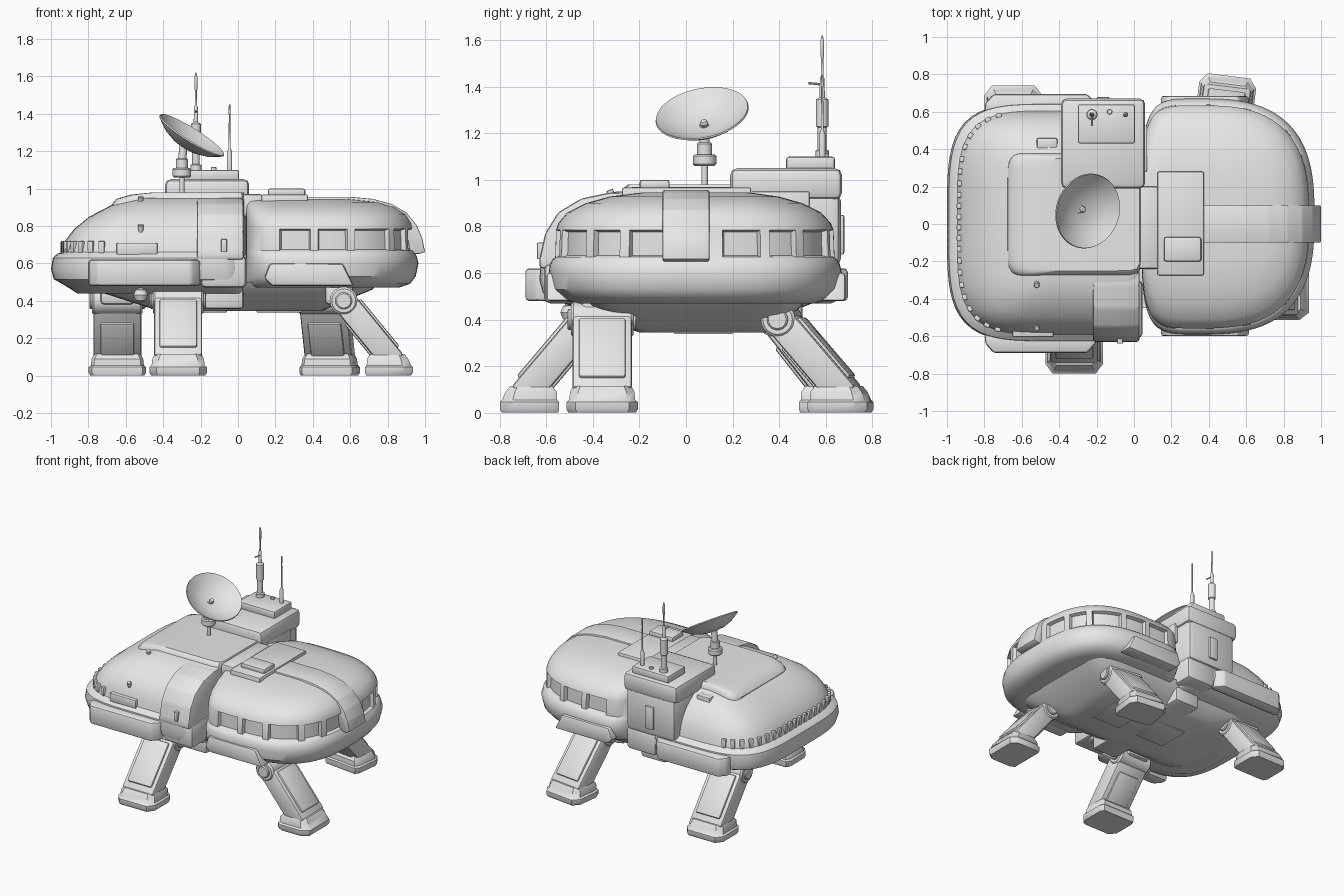
import bpy, bmesh, math
from mathutils import Matrix, Vector

old = bpy.data.objects.get("Cube")
if old:
    bpy.data.objects.remove(old, do_unlink=True)

grey = bpy.data.materials.new("plain_grey")
grey.use_nodes = True
grey.diffuse_color = (0.8, 0.8, 0.8, 1)
grey.node_tree.nodes["Principled BSDF"].inputs["Base Color"].default_value = (0.8, 0.8, 0.8, 1)
parts = []


def finish(bm, name, matrix=None):
    bmesh.ops.recalc_face_normals(bm, faces=bm.faces)
    mesh = bpy.data.meshes.new(name)
    bm.to_mesh(mesh)
    bm.free()
    mesh.materials.append(grey)
    ob = bpy.data.objects.new(name, mesh)
    if matrix:
        ob.matrix_world = matrix
    bpy.context.collection.objects.link(ob)
    parts.append(ob)


def prism(name, pts, axis, a, b, bevel=0.015, matrix=None):
    """Extrude a 2D profile along an axis and round its edges."""
    place = {"x": lambda p, t: (t, p[0], p[1]),
             "y": lambda p, t: (p[0], t, p[1]),
             "z": lambda p, t: (p[0], p[1], t)}[axis]
    bm = loft([[place(p, t) for p in pts] for t in (a, b)])[0]
    bmesh.ops.bevel(bm, geom=bm.edges[:], offset=bevel, segments=2,
                    profile=0.5, affect="EDGES", clamp_overlap=True)
    finish(bm, name, matrix)


def box(name, x, y, z, bevel=0.015, matrix=None):
    pts = [(x[0], y[0]), (x[1], y[0]), (x[1], y[1]), (x[0], y[1])]
    prism(name, pts, "z", z[0], z[1], bevel, matrix)


def loft(rings, caps=True):
    bm = bmesh.new()
    rows = [[bm.verts.new(p) for p in ring] for ring in rings]
    bands = []
    n = len(rows[0])
    for low, high in zip(rows, rows[1:]):
        bands.append([bm.faces.new((low[i], low[(i + 1) % n], high[(i + 1) % n], high[i]))
                      for i in range(n)])
    if caps:
        bm.faces.new(rows[0][::-1])
        bm.faces.new(rows[-1])
    bmesh.ops.recalc_face_normals(bm, faces=bm.faces)
    return bm, bands


def lathe(name, profile, centre, direction=(0, 0, 1), sides=24):
    """Spin (radius, height) pairs around a direction."""
    turn = [2 * math.pi * i / sides for i in range(sides)]
    bm, _ = loft([[(r * math.cos(t), r * math.sin(t), h) for t in turn] for r, h in profile], False)
    bmesh.ops.remove_doubles(bm, verts=bm.verts, dist=0.00001)
    rot = Vector(direction).to_track_quat("Z", "Y").to_matrix().to_4x4()
    finish(bm, name, Matrix.Translation(centre) @ rot)


def rod(name, radius, length, centre, direction=(0, 0, 1), sides=20):
    c = radius * 0.15
    lathe(name, [(0, 0), (radius - c, 0), (radius, c), (radius, length - c),
                 (radius - c, length), (0, length)], centre, direction, sides)


def hull_point(t, cx, x0, x1, y0, y1, z, left, right):
    """Point on a rounded outline whose two ends have their own squareness."""
    c, s = math.cos(t), math.sin(t)
    n = right if c > 0 else left
    r = (abs(c) ** n + abs(s) ** n) ** (-1 / n)
    return Vector((cx + r * c * (x1 - cx if c > 0 else cx - x0),
                   (y0 + y1) / 2 + r * s * (y1 - y0) / 2, z))


SIDES = 96


def hull(cx, sections, left, right):
    return loft([[hull_point(2 * math.pi * i / SIDES, cx, *s, left, right)
                  for i in range(SIDES)] for s in sections])


# Front cabin: rim, recessed windows, domed roof
cabin = [(.86, -.48, .56, .47), (.92, -.54, .62, .49), (.95, -.58, .655, .53),
         (.965, -.59, .67, .6), (.955, -.585, .66, .64), (.942, -.572, .647, .66),
         (.937, -.562, .638, .668), (.935, -.558, .634, .785),
         (.928, -.548, .622, .815), (.9, -.51, .58, .86), (.84, -.43, .5, .9),
         (.75, -.33, .4, .928), (.6, -.2, .28, .945)]
bm, bands = hull(.35, [(.04, *s) for s in cabin], 4.5, 2.8)
band = bands[6]
for start, stop in ((3, 7), (8, 11), (12, 17), (18, 22), (23, 30)):
    for side in (1, -1):
        group = [band[i if side > 0 else SIDES - 1 - i] for i in range(start, stop)]
        bmesh.ops.inset_region(bm, faces=group, thickness=.008, depth=-.025, use_even_offset=True)
finish(bm, "front_cabin")

# Rear pod
pod = [(-.86, -.45, .47, .44), (-.93, -.56, .58, .485), (-.985, -.615, .63, .515),
       (-1, -.63, .645, .57), (-.99, -.625, .64, .63), (-.965, -.6, .615, .652),
       (-.945, -.59, .605, .66), (-.925, -.578, .593, .72), (-.875, -.55, .565, .785),
       (-.795, -.5, .515, .85), (-.68, -.41, .44, .91), (-.52, -.3, .35, .95)]
bm, _ = hull(-.4, [(a, .03, b, c, z) for a, b, c, z in pod], 4, 12)
finish(bm, "rear_pod")

# Row of ribs above the rear rim
for i in range(22):
    t = math.radians(122 + 5.5 * i)
    p, q = [hull_point(t + d, -.4, -.935, .03, -.585, .6, .69, 4, 12) for d in (0, .01)]
    turn = Matrix.Rotation(math.atan2(q.y - p.y, q.x - p.x), 4, "Z")
    box("rim_rib", (-.016, .016), (-.013, .013), (-.035, .03), .006, Matrix.Translation(p) @ turn)

# Belly
bm, _ = hull(.05, [(-.42, .45, -.2, .34, .345), (-.5, .5, -.28, .4, .37),
                   (-.78, .72, -.42, .5, .46), (-.8, .75, -.45, .52, .5)], 8, 8)
finish(bm, "belly")
for x in (-.3, .1):
    box("belly_plate", (x, x + .24), (-.05, .2), (.338, .35), .003)

# Saddle between the pods
hood = [(-.2, .95), (-.33, .945), (-.45, .92), (-.55, .86), (-.605, .77), (-.63, .66),
        (-.63, .62), (-.2, .62)]
prism("side_hood", hood, "x", -.22, .03, .014)
box("hood_latch", (-.09, -.06), (-.64, -.6), (.66, .73), .004)
for name, y in (("lower_saddle_front", (-.61, -.3)), ("lower_saddle_back", (.3, .65))):
    box(name, (-.2, .045), y, (.47, .64), .025)
box("saddle_keel", (-.18, .03), (-.42, .5), (.355, .5), .02)
box("roof_bridge", (0, .13), (-.24, .2), (.85, .97), .012)
bm, _ = hull(-.4, [(-.68, .035, -.28, .38, .84), (-.675, .035, -.28, .38, .915),
                   (-.65, .035, -.275, .375, .945), (-.57, .035, -.265, .365, .968),
                   (-.45, .03, -.25, .35, .98)], 9, 20)
finish(bm, "rear_roof_panel")

# Equipment tower with a wider head
box("tower_body", (-.37, .045), (.21, .665), (.62, .95), .04)
box("tower_head", (-.39, .06), (.19, .67), (.915, 1.05), .03)
box("tower_flange", (.04, .07), (.28, .53), (.8, .95), .006)
box("tower_cap", (-.3, .005), (.43, .64), (1.04, 1.1), .012)
box("tower_handle", (-.2, -.13), (.655, .68), (.68, .85), .008)

# Cabin roof fittings
box("roof_hatch", (.125, .375), (-.275, .28), (.9, .968), .01)
box("hatch_box", (.16, .36), (-.2, -.07), (.96, 1.0), .012)
strap = [(.37, .956), (.6, .956), (.72, .945), (.82, .918), (.9, .872), (.955, .805), (.985, .735),
         (1, .66), (.97, .65), (.92, .65), (.9, .78), (.8, .85), (.37, .9)]
prism("roof_strap", strap, "y", -.1, .1, .006)

# Side bumpers and blisters
for name, inner, outer in (("front_bumper", -.59, -.69), ("back_bumper", .6, .695)):
    plan = [(-.8, inner), (-.795, (inner + outer) / 2), (-.75, outer), (-.25, outer),
            (-.205, (inner + outer) / 2), (-.2, inner)]
    prism(name, plan, "z", .48, .62, .015)
blister = [(.14, .52), (.17, .6), (.56, .6), (.62, .48), (.18, .48)]
prism("front_blister", blister, "y", -.6, -.5, .015)
prism("back_blister", blister, "y", .58, .685, .015)
box("pod_vent", (-.65, -.43), (-.605, -.5), (.645, .71), .008)
for x, y, z in ((-.52, -.31, .93), (-.52, -.54, .78)):
    rod("pod_bolt", .015, .05, (x, y, z - .02), (0, -.4, 1), 12)
box("pod_step", (-.52, -.41), (.4, .46), (.87, .925), .01)
lathe("under_lamp", [(0, -.04), (.028, -.028), (.04, 0), (.028, .028), (0, .04)], (-.52, -.5, .43))
rod("lamp_stalk", .02, .08, (-.52, -.5, .44))


# Legs, drawn with outward along -y and turned into place
def leg(label, x, y, angle, reach):
    m = Matrix.Translation((x, y, 0)) @ Matrix.Rotation(math.radians(angle), 4, "Z")
    hip, ankle = Vector((0, .4)), Vector((-reach - .025, .07))
    along = (ankle - hip).normalized()
    out = Vector((along.y, -along.x))

    def slab(name, a, b, near, far, half, bevel):
        pts = [hip + along * a + out * near, hip + along * b + out * near,
               hip + along * b + out * far, hip + along * a + out * far]
        prism(label + name, pts, "x", -half, half, bevel, m)

    size = (ankle - hip).length
    slab("_leg_beam", -.03, size, -.065, .065, .128, .015)
    slab("_leg_cover", .05, size - .05, .05, .078, .1, .01)
    slab("_leg_shin", .1, size - .03, -.077, -.05, .09, .01)
    axle = m.to_3x3() @ Vector((1, 0, 0))
    for name, radius, half in (("_hip", .075, .135), ("_hip_cap", .045, .15)):
        rod(label + name, radius, 2 * half, m @ Vector((-half, 0, .4)), axle)
    box(label + "_hip_mount", (-.09, .09), (-.05, .1), (.38, .5), .02, m)

    # Wedge foot with clipped corners, sharper at the toe
    def sole(w, front, back, z):
        side = [(w * .75, -front), (w, -front * .6), (w, back * .75), (w * .88, back)]
        return [(u, v - reach, z) for u, v in side + [(-u, v) for u, v in side[::-1]]]
    bm, _ = loft([sole(.145, .115, .125, 0), sole(.153, .125, .13, .015), sole(.153, .125, .13, .045),
                  sole(.142, .115, .122, .055), sole(.138, .1, .12, .09), sole(.125, .08, .1, .115)])
    finish(bm, label + "_foot", m)


leg("front_rear", -.32, -.42, 0, .255)
leg("front_end", .565, -.36, 90, .245)
leg("back_end", .46, .41, 173, .26)
leg("back_rear", -.645, .38, 180, .235)

# Dish on its mast
rod("dish_mast", .014, .16, (-.3, .08, .95))
rod("dish_collar", .05, .05, (-.3, .08, 1.06))
rod("dish_neck", .032, .06, (-.3, .08, 1.1))
rod("dish_elbow", .022, .1, (-.3, .08, 1.14), (.1, 0, 1))
tilt = Vector((.53, -.17, .84)).normalized()
apex = Vector((-.25, .07, 1.28)) - tilt * .07
lathe("dish", [(0, 0), (.08, .008), (.14, .03), (.185, .06), (.203, .073), (.2, .08),
               (.18, .066), (.135, .038), (.08, .017), (0, .01)], apex, tilt, 40)
lathe("dish_feed", [(0, -.018), (.013, -.013), (.018, 0), (.013, .013), (0, .018)],
      apex + tilt * .025, tilt, 14)

# Aerials and knobs on the tower
lathe("tall_aerial", [(0, 0), (.03, 0), (.03, .03), (.02, .035), (.02, .13), (.027, .135),
                      (.027, .25), (.012, .26), (.01, .34), (.006, .35), (.005, .43),
                      (.008, .435), (.008, .5), (.003, .525), (0, .525)], (-.225, .585, 1.095), sides=14)
rod("aerial_spur", .005, .06, (-.225, .585, 1.41), (0, -1, .1), 8)
lathe("short_aerial", [(0, 0), (.014, 0), (.014, .1), (.006, .12), (.004, .3), (.006, .31),
                       (.004, .355), (0, .355)], (-.045, .585, 1.095), sides=12)
rod("cap_knob", .014, .02, (-.13, .6, 1.095), sides=12)

# Smooth shading that keeps hard edges
bpy.ops.object.select_all(action="DESELECT")
for ob in parts:
    ob.select_set(True)
bpy.context.view_layer.objects.active = parts[0]
bpy.ops.object.shade_smooth_by_angle(angle=math.radians(35))
